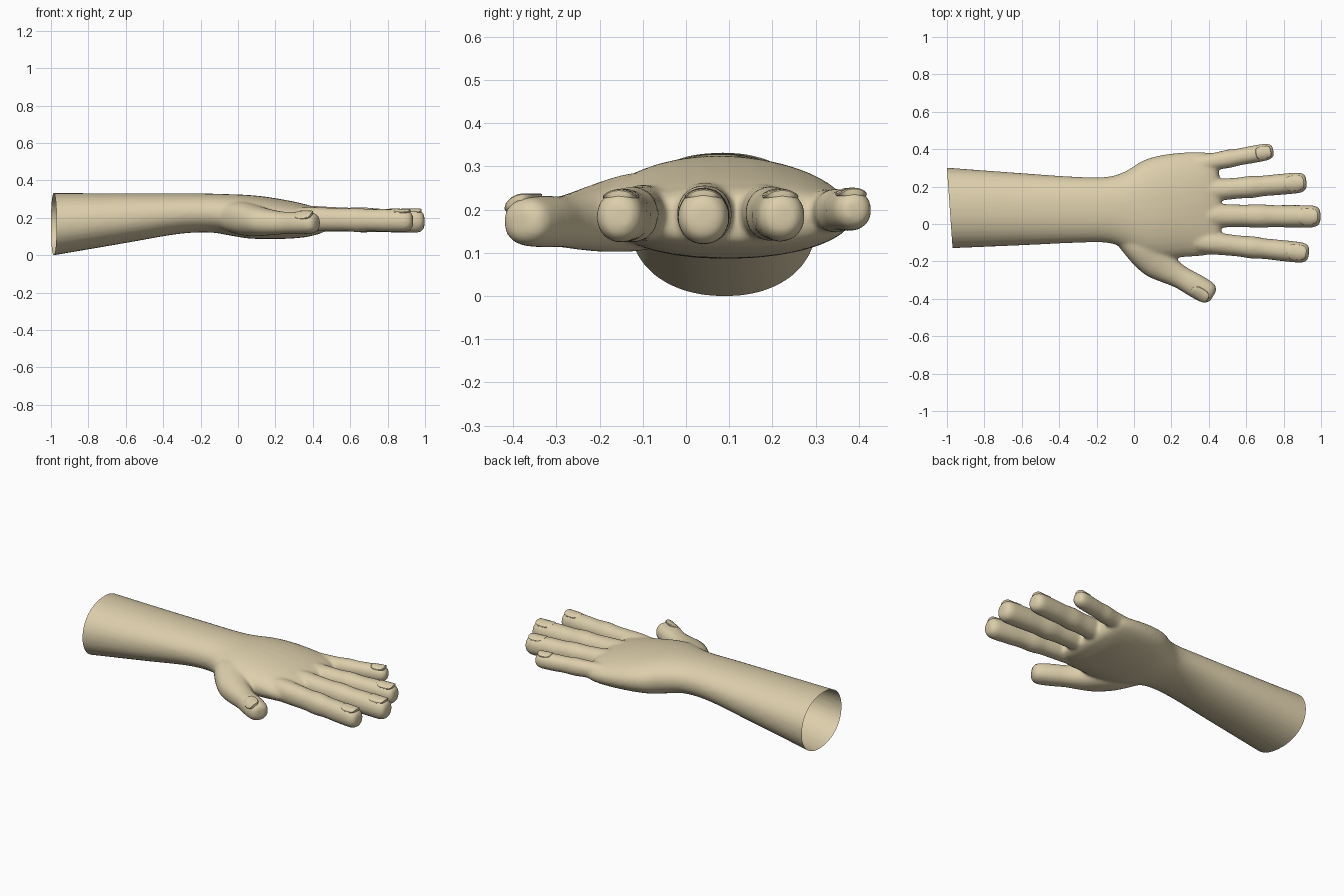
import bpy, bmesh
from math import sin, cos, pi, radians, copysign
from mathutils import Vector

if "Cube" in bpy.data.objects:
    bpy.data.objects.remove(bpy.data.objects["Cube"])

skin = bpy.data.materials.new("skin")
skin.diffuse_color = (0.72, 0.62, 0.41, 1)
skin.use_nodes = True
skin.node_tree.nodes["Principled BSDF"].inputs["Base Color"].default_value = skin.diffuse_color
UP = Vector((0, 0, 1))


def spow(v, e):
    return copysign(abs(v) ** e, v)


def catmull(rows, steps=5):
    """Smoothly interpolate rows of section values."""
    out = []
    for i in range(len(rows) - 1):
        a, b, c, d = rows[max(i - 1, 0)], rows[i], rows[i + 1], rows[min(i + 2, len(rows) - 1)]
        for s in range(steps):
            t = s / steps
            out.append([0.5 * (2 * q + (r - p) * t + (2 * p - 5 * q + 4 * r - w) * t * t
                               + (3 * q - p - 3 * r + w) * t ** 3)
                        for p, q, r, w in zip(a, b, c, d)])
    return out + [list(rows[-1])]


def loft(bm, rows, side, n=2.1, seg=32):
    """Closed skin over sections (x, y, z, half width, half height)."""
    rings = []
    for x, y, z, w, h in catmull(rows):
        ring = []
        for k in range(seg):
            a = 2 * pi * k / seg
            ring.append(bm.verts.new(Vector((x, y, z)) + side * (w * spow(cos(a), 2 / n))
                                     + UP * (h * spow(sin(a), 2 / n))))
        rings.append(ring)
    for r0, r1 in zip(rings, rings[1:]):
        for k in range(seg):
            j = (k + 1) % seg
            bm.faces.new((r0[k], r0[j], r1[j], r1[k]))
    bm.faces.new(rings[0][::-1])
    bm.faces.new(rings[-1])


def finish(name, bm):
    bmesh.ops.recalc_face_normals(bm, faces=bm.faces)
    me = bpy.data.meshes.new(name)
    bm.to_mesh(me)
    bm.free()
    ob = bpy.data.objects.new(name, me)
    bpy.context.collection.objects.link(ob)
    me.materials.append(skin)
    bpy.ops.object.select_all(action='DESELECT')
    bpy.context.view_layer.objects.active = ob
    ob.select_set(True)
    return ob


def nail(name, centre, along, roll, radius, length, width):
    """Thin rounded plate wrapped over the finger."""
    side = UP.cross(along)
    bm = bmesh.new()
    seg, rings = 32, []
    for scale, lift in ((0.3, 0.004), (0.65, 0.004), (0.93, 0.0035), (1, 0.001), (1, -0.012)):
        ring = []
        for k in range(seg):
            a = 2 * pi * k / seg
            u = spow(cos(a), 0.65) * scale * length / 2
            ang = spow(sin(a), 0.65) * scale * width / 2 / radius + roll
            r = radius + lift
            ring.append(bm.verts.new(centre + along * u + side * (r * sin(ang)) + UP * (r * cos(ang))))
        rings.append(ring)
    bm.faces.new(rings[0])
    for r0, r1 in zip(rings, rings[1:]):
        for k in range(seg):
            j = (k + 1) % seg
            bm.faces.new((r0[k], r1[k], r1[j], r0[j]))
    finish(name, bm)
    bpy.ops.object.shade_smooth_by_angle(angle=radians(35))


body = bmesh.new()

# forearm, wrist and palm
loft(body, [
    (-1.10, .087, .157, .222, .177), (-0.98, .085, .166, .215, .166),
    (-0.60, .079, .198, .193, .133), (-0.32, .076, .222, .177, .109),
    (-0.15, .076, .225, .176, .104), (-0.05, .075, .216, .205, .110),
    (0.05, .080, .206, .260, .116), (0.15, .090, .199, .279, .113),
    (0.27, .103, .190, .280, .102), (0.36, .107, .184, .278, .088),
    (0.41, .106, .182, .268, .075), (0.44, .090, .181, .235, .066),
    (0.465, .070, .181, .150, .050)], Vector((0, 1, 0)), 2.15)

# fingers: knuckle end, tip, half width, half height
fingers = {
    "index": ((.25, -.085, .195), (.935, -.157, .183), .058, .063),
    "middle": ((.25, .046, .198), (.997, .040, .181), .062, .066),
    "ring": ((.25, .165, .198), (.922, .224, .184), .058, .062),
    "little": ((.20, .293, .195), (.745, .392, .199), .048, .050),
}
PROFILE = [(0, .85), (.18, 1.03), (.34, 1.0), (.46, .97), (.56, 1.03), (.66, .95), (.78, .97)]
TIP = [(.055, .96), (.028, .90), (.010, .74), (.0, .48)]
for name, (base, tip, w, h) in fingers.items():
    p, q = Vector(base), Vector(tip)
    along = (q - p).normalized()
    side = UP.cross(along).normalized()
    rows = [(*p.lerp(q, t), w * s, h * s) for t, s in PROFILE]
    rows += [(*(q - along * d), w * s, h * s) for d, s in TIP]
    loft(body, rows, side, 2.1)
    nail("fingernail_" + name, q - along * (w * 1.12) + UP * (h - w) * .7, along, 0,
         w * .97, w * 1.75, w * 1.55)

# thumb with its fleshy root
t_dir = Vector((.86, -.51, 0)).normalized()
t_side = UP.cross(t_dir)
loft(body, [
    (-.06, -.035, .205, .075, .075), (.03, -.110, .195, .100, .090),
    (.11, -.185, .182, .100, .080), (.18, -.243, .175, .076, .068),
    (.25, -.285, .172, .062, .060), (.32, -.325, .172, .064, .060),
    (.372, -.355, .172, .063, .058), (.400, -.371, .172, .058, .054),
    (.416, -.380, .172, .046, .043), (.424, -.385, .172, .028, .027)], t_side, 2.2)
nail("fingernail_thumb", Vector((.366, -.352, .174)), t_dir, radians(-33), .060, .10, .082)

# fuse everything into one soft skin
hand = finish("forearm_and_hand", body)
rm = hand.modifiers.new("fuse", 'REMESH')
rm.mode = 'VOXEL'
rm.voxel_size = 0.009
sm = hand.modifiers.new("soften", 'SMOOTH')
sm.factor = 0.5
sm.iterations = 10
for m in ("fuse", "soften"):
    bpy.ops.object.modifier_apply(modifier=m)

# slanted open cut at the forearm end
bm = bmesh.new()
bm.from_mesh(hand.data)
bmesh.ops.bisect_plane(bm, geom=bm.verts[:] + bm.edges[:] + bm.faces[:],
                       plane_co=(-.985, .085, .165), plane_no=(-1, -.07, 0), clear_outer=True)
bm.to_mesh(hand.data)
bm.free()
bpy.ops.object.shade_smooth()
